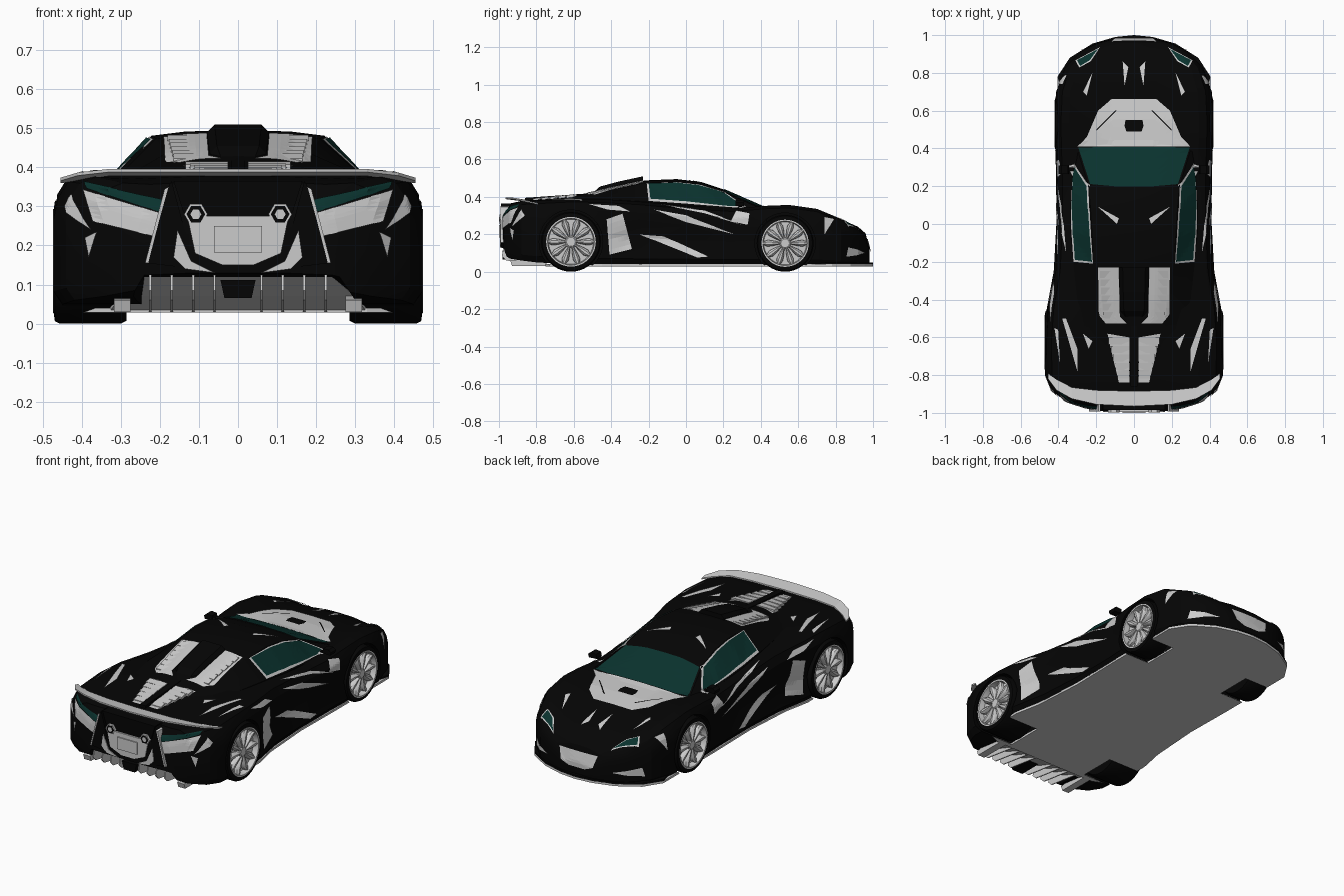
import bpy, bmesh, math
from mathutils import Vector
from mathutils.bvhtree import BVHTree

if "Cube" in bpy.data.objects:
    bpy.data.objects.remove(bpy.data.objects["Cube"])

def material(name, rgb):
    m = bpy.data.materials.new(name)
    m.diffuse_color = (*rgb, 1)
    m.use_nodes = True
    m.node_tree.nodes["Principled BSDF"].inputs["Base Color"].default_value = m.diffuse_color
    return m

BLACK = material("black_paint", (0.0015, 0.0015, 0.0015))
GLASS = material("tinted_glass", (0.003, 0.032, 0.027))

def finish(name, bm, mat=None, smooth=None, recalc=True):
    if recalc:
        bmesh.ops.recalc_face_normals(bm, faces=bm.faces)
    me = bpy.data.meshes.new(name)
    bm.to_mesh(me)
    bm.free()
    ob = bpy.data.objects.new(name, me)
    bpy.context.collection.objects.link(ob)
    if mat:
        me.materials.append(mat)
    if smooth:
        bpy.ops.object.select_all(action='DESELECT')
        ob.select_set(True)
        bpy.context.view_layer.objects.active = ob
        bpy.ops.object.shade_smooth_by_angle(angle=math.radians(smooth))
    return ob

def point(axis, u, v, d):
    return {'x': (d, u, v), 'y': (u, d, v), 'z': (u, v, d)}[axis]

def skin(bm, rings, caps=True):
    vs = [[bm.verts.new(p) for p in r] for r in rings]
    n = len(rings[0])
    for a, b in zip(vs, vs[1:]):
        for i in range(n):
            bm.faces.new((a[i], a[(i + 1) % n], b[(i + 1) % n], b[i]))
    if caps:
        bm.faces.new(vs[0])
        bm.faces.new(vs[-1])

def prism(name, pts, axis, a, b, mat=None, both=False):
    """Extrude an outline along an axis, optionally mirrored in x."""
    bm = bmesh.new()
    for s in ((1, -1) if both else (1,)):
        rings = [[Vector(point(axis, u, v, d)) for u, v in pts] for d in (a, b)]
        skin(bm, [[(p.x * s, p.y, p.z) for p in r] for r in rings])
    return finish(name, bm, mat)

def sections(name, halves, mat, smooth):
    """Loft mirrored half sections (bottom centre to top centre)."""
    bm = bmesh.new()
    skin(bm, [h + [(-x, y, z) for x, y, z in h[-2:0:-1]] for h in halves])
    return finish(name, bm, mat, smooth)

def mirrored(pts):
    return pts + [(-x, v) for x, v in reversed(pts) if x > 0]

# Wheels: y, z, radius, inner x, outer x
WHEELS = [(-0.615, 0.16, 0.16, 0.285, 0.472), (0.53, 0.152, 0.152, 0.285, 0.418)]

# Lower body: y, half width, waist inset, bottom, fender top, centre top
BODY = [(-.99, .13, 0, .11, .25, .25), (-.975, .25, 0, .09, .30, .30), (-.94, .36, 0, .07, .36, .365),
        (-.88, .44, 0, .06, .375, .378),
        (-.80, .472, 0, .05, .38, .385), (-.62, .475, 0, .04, .39, .395), (-.45, .462, .01, .035, .388, .40),
        (-.25, .425, .03, .035, .375, .38), (0, .411, .03, .035, .352, .37), (.25, .412, .02, .035, .337, .35),
        (.42, .418, 0, .035, .352, .345), (.55, .42, 0, .035, .357, .337), (.70, .412, 0, .035, .336, .315),
        (.83, .365, 0, .035, .282, .28), (.92, .275, 0, .035, .225, .24), (.96, .19, 0, .04, .18, .205),
        (.982, .10, 0, .045, .11, .12)]
halves = []
for y, w, k, zb, zs, zc in BODY:
    h = zs - zb
    halves.append([(0, y, zb), (w * .95, y, zb), (w, y, zb + .1 * h), (w - k, y, zb + .42 * h),
                   (w - k * .4, y, zb + .66 * h), (w * .975, y, zb + .83 * h), (w * .92, y, zb + .95 * h),
                   (w * .82, y, zs), (w * .62, y, zs * .5 + zc * .5 - .006), (w * .3, y, zc - .002), (0, y, zc)])
body = sections("body_shell", halves, BLACK, 22)

# Underfloor and front lip
floor = prism("underfloor", mirrored([(0, 1), (.1, .99), (.22, .955), (.34, .88), (.405, .78), (.405, .3),
              (.40, 0), (.42, -.3), (.45, -.45), (.45, -.7), (.33, -.75), (0, -.75)]), 'z', .028, .04)
prism("front_lip", mirrored([(0, 1), (.1, .99), (.22, .955), (.34, .88), (.405, .78), (.39, .72), (0, .8)]), 'z', .039, .05, BLACK)

# Wheel arches and diffuser tunnel cut through body and floor
bm = bmesh.new()
for y, z, r, xi, xo in WHEELS:
    for s in (1, -1):
        skin(bm, [[(s * x, y + (r + .01) * math.cos(t), z + (r + .01) * math.sin(t))
                   for t in [i * math.tau / 48 for i in range(48)]] for x in (xi - .03, .6)])
arches = finish("wheel_arch_cutter", bm, BLACK)
bm = bmesh.new()
skin(bm, [[(-.33, y, -.1), (.33, y, -.1), (.32, y, .03), (.24, y, z), (-.24, y, z), (-.32, y, .03)]
          for y, z in ((-.74, .042), (-1.05, .15))])
tunnel = finish("diffuser_tunnel_cutter", bm, BLACK)
for ob, cutter in ((body, arches), (floor, arches), (body, tunnel)):
    cutter.hide_render = True
    m = ob.modifiers.new("cut", 'BOOLEAN')
    m.operation, m.object, m.solver = 'DIFFERENCE', cutter, 'EXACT'
    bpy.context.view_layer.objects.active = ob
    bpy.ops.object.modifier_apply(modifier=m.name)
for cutter in (arches, tunnel):
    bpy.data.objects.remove(cutter)

# Cabin and engine deck: y, base half width, roof half width, belt height, roof height
CABIN = [(.43, .325, .31, .325, .34), (.20, .335, .24, .337, .44), (.08, .337, .23, .35, .48),
         (-.05, .335, .222, .36, .495), (-.22, .32, .21, .375, .488), (-.40, .30, .185, .385, .45),
         (-.55, .27, .155, .385, .415), (-.80, .20, .12, .378, .39)]
cabin = sections("cabin_shell", [[(0, y, .25), (wb, y, .25), (wb, y, zb), (wr, y, zr - .014), (wr * .6, y, zr - .003),
                 (0, y, zr)] for y, wb, wr, zb, zr in CABIN], BLACK, 22)

dg = bpy.context.evaluated_depsgraph_get()
dg.update()
TREES = [BVHTree.FromObject(o, dg) for o in (body, cabin)]

def panel(name, pts, axis, side=1, mat=None, both=True, lift=.004):
    """Thin panel: a flat outline projected on the shell along an axis."""
    out = bmesh.new()
    for s in ((1, -1) if both else (1,)):
        bm = bmesh.new()
        bm.faces.new([bm.verts.new(point(axis, u, v, 2 * side)) for u, v in pts])
        bmesh.ops.triangulate(bm, faces=bm.faces)
        bmesh.ops.subdivide_edges(bm, edges=bm.edges, cuts=6, use_grid_fill=True)
        d = Vector(point(axis, 0, 0, -side))
        missed = []
        for v in bm.verts:
            hits = [h for h in (t.ray_cast(v.co, d) for t in TREES) if h[0]]
            if not hits:
                missed.append(v)
                continue
            co, n = min(hits, key=lambda h: h[3])[:2]
            v.co = co + (n if n.dot(d) < 0 else -n) * lift
        bmesh.ops.delete(bm, geom=missed, context='VERTS')
        bm.normal_update()
        flip = sum((f.normal.dot(d) * f.calc_area() for f in bm.faces)) > 0
        for f in bm.faces:
            vs = [out.verts.new((v.co.x * s, v.co.y, v.co.z)) for v in f.verts]
            out.faces.new(vs[::-1] if flip != (s < 0) else vs)
        bm.free()
    bmesh.ops.remove_doubles(out, verts=out.verts, dist=1e-5)
    return finish(name, out, mat, recalc=False)

# Glass and lamps
panel("windscreen", mirrored([(.295, .405), (.232, .21), (.1, .198)]), 'z', 1, GLASS, False)
panel("side_window", [(-.2, .468), (-.19, .385), (.0, .372), (.24, .345), (.3, .35), (.2, .42), (.07, .458), (-.05, .472)],
      'x', 1, GLASS, lift=.007)
panel("window_frame", [(-.21, .47), (-.2, .376), (.0, .362), (.3, .338), (.32, .345), (.205, .425), (.07, .464), (-.05, .477)],
      'x', 1, None, lift=.003)
panel("headlamp", [(.19, .925), (.3, .865), (.285, .835), (.235, .865)], 'z', 1, GLASS)
panel("headlamp_surround", [(.18, .935), (.31, .865), (.29, .828), (.23, .86)], 'z', 1, None, lift=.002)
panel("tail_lamp", [(.19, .315), (.395, .362), (.385, .345), (.2, .285)], 'y', -1, GLASS)
panel("tail_lamp_housing", [(.195, .282), (.395, .342), (.37, .262), (.21, .222)], 'y', -1)

# Grey trim panels on the bonnet, roof, deck, sides and ends
panel("bonnet_cowl", mirrored([(0, .66), (.12, .66), (.19, .6), (.25, .46), (.3, .41), (.1, .408), (0, .408)]), 'z', 1, None, False)
panel("bonnet_vent", mirrored([(.045, .55), (.05, .52), (.04, .49)]), 'z', 1, BLACK, False, .009)
panel("cowl_seam", [(.09, .6), (.1, .6), (.2, .5), (.198, .494)], 'z', 1, BLACK, lift=.007)
for pts in ([(.05, .73), (.06, .86), (.03, .83)], [(.22, .8), (.25, .68), (.27, .7)], [(.08, .03), (.19, .09), (.09, .0)],
            [(.3, -.78), (.38, -.5), (.36, -.5), (.3, -.66)], [(.39, -.74), (.42, -.55), (.4, -.56)],
            [(.08, -.23), (.19, -.23), (.185, -.48), (.15, -.525), (.04, -.525), (.075, -.49)],
            [(.025, -.6), (.14, -.58), (.08, -.84), (.025, -.84)], [(.22, -.62), (.27, -.58), (.24, -.66)]):
    panel("upper_trim", pts, 'z')
for pts in ([(-.425, .28), (-.34, .31), (-.29, .12), (-.41, .09)], [(-.25, .2), (-.12, .19), (.12, .08), (.06, .075)],
            [(-.17, .33), (.0, .3), (.26, .2), (.0, .265)], [(.27, .325), (.34, .31), (.33, .25), (.24, .27)],
            [(.74, .29), (.79, .28), (.74, .2)], [(-.93, .24), (-.88, .33), (-.86, .3)],
            [(-.52, .36), (-.36, .35), (-.3, .32), (-.42, .33)], [(-.15, .36), (.1, .325), (.3, .25), (.1, .31)]):
    panel("side_trim", pts, 'x')
panel("nose_panel", mirrored([(.12, .175), (.1, .11), (.05, .09)]), 'y', 1, None, False)
panel("nose_intake_blade", [(.2, .1), (.33, .13), (.34, .08)], 'y', 1)
panel("rear_bumper_blade", [(.39, .22), (.36, .235), (.38, .17)], 'y', -1)

# Engine deck: roof scoop, louvres and spine
bm = bmesh.new()
skin(bm, [[(.08 * k, y, z0), (.08 * k, y, z1 - .02), (.06 * k, y, z1), (-.06 * k, y, z1), (-.08 * k, y, z1 - .02), (-.08 * k, y, z0)]
          for y, k, z0, z1 in ((-.23, 1, .45, .51), (-.36, .95, .42, .482), (-.46, .9, .4, .455), (-.5, .7, .39, .42))])
finish("roof_scoop", bm, BLACK)
for i in range(6):
    y = -.25 - i * .043
    z = .485 + (y + .22) * .22
    prism("deck_louvre", [(y, z - .03), (y - .036, z - .03), (y - .036, z - .008), (y, z + .004)], 'x', .085, .18 - i * .003, None, True)
for i in range(5):
    y = -.6 - i * .045
    z = .41 + (y + .6) * .1
    prism("tail_louvre", [(y, z - .02), (y - .038, z - .02), (y - .038, z - .002), (y, z + .005)], 'x', .025, .135 - i * .012, None, True)
prism("deck_spine", [(-.5, .38), (-.5, .42), (-.86, .395), (-.86, .37)], 'x', -.018, .018, BLACK)

# Rear spoiler following the tail curve
bm = bmesh.new()
wing = [(0, -.885, -.965), (.2, -.88, -.955), (.33, -.865, -.925), (.41, -.825, -.88), (.455, -.79, -.82)]
wing = [(-x, a, b) for x, a, b in wing[:0:-1]] + wing
skin(bm, [[(x, a, .378 - max(0, abs(x) - .33) * .15), (x, a, .386 - max(0, abs(x) - .33) * .15),
           (x, b, .396 - max(0, abs(x) - .38) * .3), (x, b, .388 - max(0, abs(x) - .38) * .3)] for x, a, b in wing])
finish("rear_spoiler", bm)

# Tail: fins, centre panel, plate, exhausts and diffuser
prism("tail_fin", [(.17, .365), (.185, .34), (.235, .155), (.11, .14)], 'y', -.99, -.85, BLACK, True)
prism("tail_fin_edge", [(.178, .35), (.188, .345), (.208, .27), (.238, .155), (.23, .155), (.203, .26)], 'y', -.993, -.86, None, True)
prism("tail_fin_foot", [(.155, .24), (.165, .17), (.135, .14), (.06, .13), (.12, .16)], 'y', -.994, -.9, None, True)
prism("tail_centre_panel", mirrored([(.13, .275), (.11, .18), (.04, .15)]), 'y', -.994, -.9)
prism("plate_recess", mirrored([(.062, .25), (.062, .182)]), 'y', -1.0, -.95)
prism("tail_bridge", mirrored([(.165, .365), (.14, .285), (.08, .275), (.05, .255)]), 'y', -.984, -.88, BLACK)
for r, y, m in ((.03, -.997, None), (.024, -.998, BLACK), (.014, -.999, None)):
    prism("exhaust_tip", [(.108 + r * math.cos(i * math.pi / 3), .28 + r * math.sin(i * math.pi / 3)) for i in range(6)],
          'y', y, -.9, m, True)
bm = bmesh.new()
skin(bm, [[(w, y, z), (w, y, z + .01), (-w, y, z + .01), (-w, y, z)] for y, w, z in ((-.73, .33, .028), (-.85, .3, .07), (-.975, .235, .125))])
finish("diffuser", bm)
prism("diffuser_block", mirrored([(.045, .112), (.035, .066)]), 'y', -.98, -.85, BLACK)
for x in (.06, .115, .17, .225):
    prism("diffuser_fin", [(-.75, .03), (-.96, .06), (-.985, .085), (-.975, .125), (-.85, .075)], 'x', x - .003, x + .003, None, True)
prism("diffuser_side", [(-.73, .03), (-.93, .03), (-.94, .06), (-.85, .07)], 'x', .275, .318, None, True)

# Door mirrors
prism("mirror_stalk", [(.31, .335), (.36, .355), (.36, .363), (.31, .35)], 'y', .28, .3, BLACK, True)
prism("mirror_housing", [(.345, .355), (.395, .352), (.4, .37), (.385, .383), (.35, .38)], 'y', .265, .31, BLACK, True)

# Wheels: tyre, dished rim, petal spokes and hub
def lathe(bm, prof, y, z, s, n=40):
    skin(bm, [[(s * x, y + r * math.cos(i * math.tau / n), z + r * math.sin(i * math.tau / n)) for i in range(n)]
              for r, x in prof])

for label, (y, z, R, xi, xo) in zip(("rear", "front"), WHEELS):
    for side, s in (("right", 1), ("left", -1)):
        bm = bmesh.new()
        lathe(bm, [(R * .8, xi), (R * .95, xi), (R, xi + .015), (R, xo - .015), (R * .96, xo - .003), (R * .83, xo), (R * .82, xo - .04)], y, z, s)
        finish(f"{label}_{side}_tyre", bm, BLACK, 35)
        bm = bmesh.new()
        lathe(bm, [(R * .83, xo - .03), (R * .83, xo + .002), (R * .78, xo + .002), (R * .75, xo - .03), (R * .1, xo - .035)], y, z, s)
        lathe(bm, [(R * .2, xo - .04), (R * .2, xo - .012), (R * .15, xo - .006), (R * .04, xo - .006)], y, z, s, 20)
        for i in range(10):
            c, n = math.cos(i * math.tau / 10), math.sin(i * math.tau / 10)
            petal = [(.15, .03), (.45, .1), (.62, .12), (.8, .04), (.8, -.04), (.62, -.12), (.45, -.1), (.15, -.03)]
            skin(bm, [[(s * x, y + R * (c * a - n * b * k), z + R * (n * a + c * b * k)) for a, b in petal]
                      for x, k in ((xo - .037, 1), (xo - .015, .9), (xo - .006, .35))])
        finish(f"{label}_{side}_rim", bm, None, 30)
